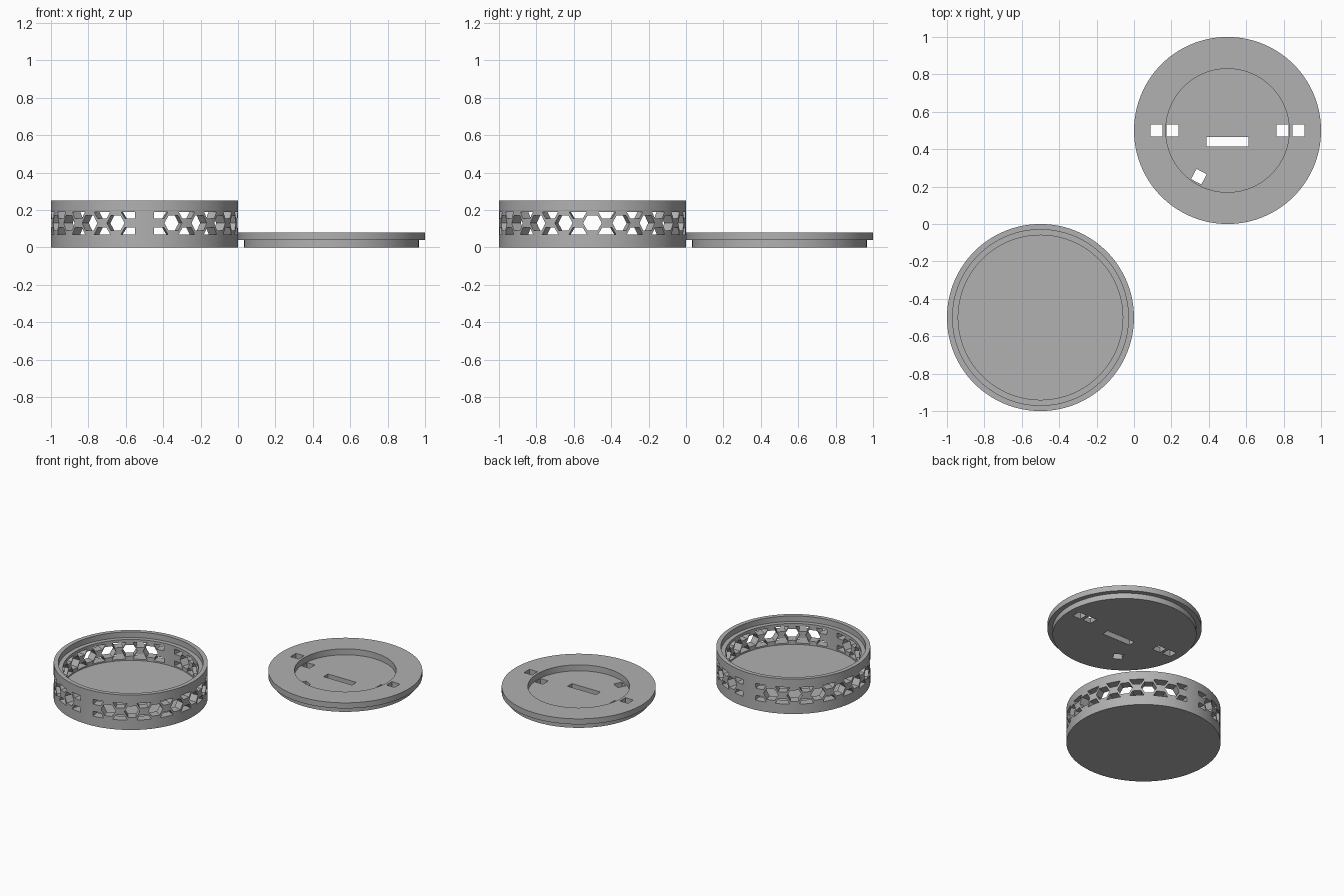
import bpy, bmesh, math
from mathutils import Matrix, Vector

cube = bpy.data.objects.get("Cube")
if cube:
    bpy.data.objects.remove(cube, do_unlink=True)

grey = bpy.data.materials.new("plain grey")
grey.use_nodes = True
colour = (0.44, 0.44, 0.44, 1)
grey.diffuse_color = colour
grey.node_tree.nodes["Principled BSDF"].inputs["Base Color"].default_value = colour


def add_object(name, bm, location=(0, 0, 0)):
    bmesh.ops.recalc_face_normals(bm, faces=bm.faces)
    mesh = bpy.data.meshes.new(name)
    bm.to_mesh(mesh)
    bm.free()
    mesh.materials.append(grey)
    obj = bpy.data.objects.new(name, mesh)
    obj.location = location
    bpy.context.collection.objects.link(obj)
    return obj


def lathe(name, profile, location, sides=120):
    """Closed solid: rings of the profile joined, first and last ring capped."""
    bm = bmesh.new()
    rings = []
    for r, z in profile:
        rings.append([bm.verts.new((r * math.cos(math.tau * i / sides),
                                    r * math.sin(math.tau * i / sides), z))
                      for i in range(sides)])
    for a, b in zip(rings, rings[1:]):
        for i in range(sides):
            j = (i + 1) % sides
            bm.faces.new((a[i], a[j], b[j], b[i]))
    bm.faces.new(rings[0])
    bm.faces.new(rings[-1])
    return add_object(name, bm, location)


def add_window(bm, outline, degrees):
    """Prism through the wall; outline is (sideways, height)."""
    a = math.radians(degrees)
    out = Vector((math.cos(a), math.sin(a), 0))
    side = Vector((-math.sin(a), math.cos(a), 0))
    loops = [[bm.verts.new(out * r + side * u + Vector((0, 0, z)))
              for u, z in outline] for r in (0.38, 0.56)]
    n = len(outline)
    bm.faces.new(loops[0])
    bm.faces.new(loops[1])
    for i in range(n):
        j = (i + 1) % n
        bm.faces.new((loops[0][i], loops[0][j], loops[1][j], loops[1][i]))


def cut(obj, cutter):
    cutter.hide_render = True
    mod = obj.modifiers.new("cut", "BOOLEAN")
    mod.operation = "DIFFERENCE"
    mod.solver = "EXACT"
    mod.object = cutter
    bpy.ops.object.select_all(action="DESELECT")
    bpy.context.view_layer.objects.active = obj
    obj.select_set(True)
    bpy.ops.object.modifier_apply(modifier=mod.name)
    bpy.data.objects.remove(cutter, do_unlink=True)
    bpy.ops.object.shade_smooth_by_angle(angle=math.radians(25))


# Round box: floor, wall and a stepped rim that takes the lid
box_place = (-0.5, -0.5, 0)
box = lathe("box_body", [(0.5, 0), (0.5, 0.25), (0.47, 0.25), (0.47, 0.21),
                         (0.44, 0.21), (0.44, 0.06)], box_place)

# Honeycomb windows, with solid posts at the front and back
mid, half_band, half_hex = 0.13, 0.06, 0.04
hexagon = [(0.05, mid), (0.027, mid + half_hex), (-0.027, mid + half_hex),
           (-0.05, mid), (-0.027, mid - half_hex), (0.027, mid - half_hex)]
bm = bmesh.new()
count = 20
step = 360 / count
for k in range(count):
    angle = -90 + step * k
    slot = k % (count // 2)
    if slot:
        add_window(bm, hexagon, angle)
    left = 0.029 if slot == 0 else 0.048
    right = 0.029 if slot == count // 2 - 1 else 0.048
    for s in (-1, 1):
        outline = [(-0.027, mid + s * 0.025), (0.027, mid + s * 0.025),
                   (right, mid + s * half_band), (-left, mid + s * half_band)]
        add_window(bm, outline, angle + step / 2)
cut(box, add_object("window_cutter", bm, box_place))

# Lid: locating lip below, wide flange, round recess on top
lid_place = (0.5, 0.5, 0)
lid = lathe("lid", [(0.467, 0), (0.467, 0.04), (0.5, 0.04), (0.5, 0.08),
                    (0.33, 0.08), (0.33, 0.037)], lid_place)

# Slots through the lid: centre x, centre y, width, depth, turn
slots = [(s * x, 0, 0.064, 0.062, 0) for s in (-1, 1) for x in (0.294, 0.38)]
slots += [(0, -0.06, 0.225, 0.05, 0), (-0.153, -0.247, 0.062, 0.062, -28)]
bm = bmesh.new()
for x, y, w, d, turn in slots:
    place = (Matrix.Translation((x, y, 0.04))
             @ Matrix.Rotation(math.radians(turn), 4, "Z")
             @ Matrix.Diagonal((w, d, 0.2, 1)))
    bmesh.ops.create_cube(bm, size=1, matrix=place)
cut(lid, add_object("slot_cutter", bm, lid_place))
